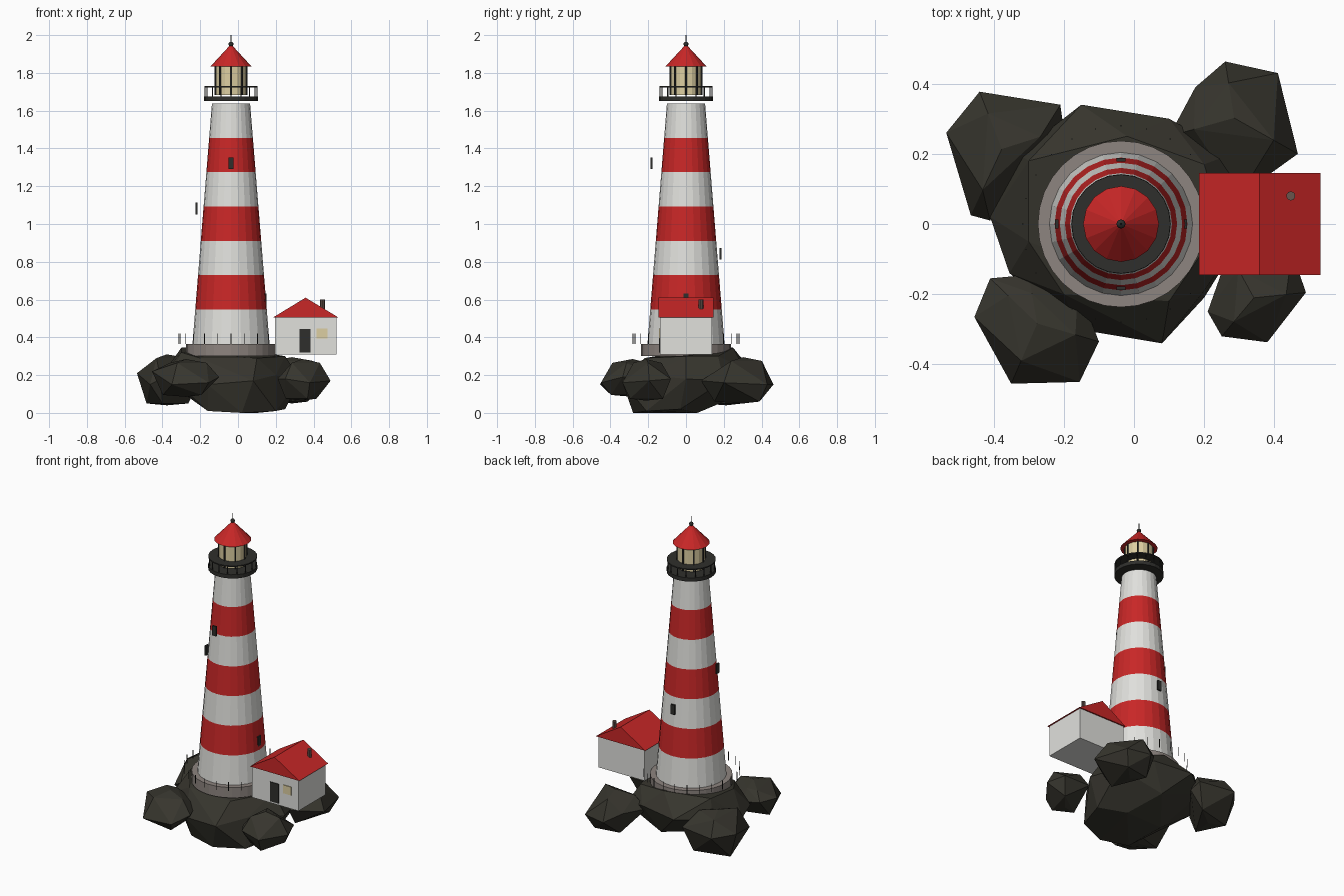
import bpy, bmesh
from math import sin, cos, pi, radians
from mathutils import Matrix, Vector

if "Cube" in bpy.data.objects:
    bpy.data.objects.remove(bpy.data.objects["Cube"])


def material(name, r, g, b):
    m = bpy.data.materials.new(name)
    m.diffuse_color = (r, g, b, 1)
    m.use_nodes = True
    bsdf = next(n for n in m.node_tree.nodes if n.type == 'BSDF_PRINCIPLED')
    bsdf.inputs["Base Color"].default_value = (r, g, b, 1)
    return m


WHITE = material("white_paint", .75, .75, .72)
RED = material("red_paint", .58, .02, .02)
CREAM = material("lit_glass", .72, .62, .36)
STONE = material("plinth_stone", .27, .235, .215)
ROCK = material("dark_rock", .038, .036, .027)
METAL = material("dark_metal", .028, .028, .025)
BRICK = material("chimney_brick", .14, .09, .075)

CX = -.037          # tower axis


def finish(name, bm, *mats):
    bmesh.ops.recalc_face_normals(bm, faces=bm.faces)
    me = bpy.data.meshes.new(name)
    bm.to_mesh(me)
    bm.free()
    for m in mats:
        me.materials.append(m)
    ob = bpy.data.objects.new(name, me)
    bpy.context.collection.objects.link(ob)
    return ob


def add_cone(bm, x, y, z0, z1, r0, r1, sides):
    place = Matrix.Translation((x, y, (z0 + z1) / 2))
    bmesh.ops.create_cone(bm, cap_ends=True, segments=sides, radius1=r0,
                          radius2=r1, depth=z1 - z0, matrix=place)


def cone(name, x, y, z0, z1, r0, r1, sides, mat):
    bm = bmesh.new()
    add_cone(bm, x, y, z0, z1, r0, r1, sides)
    return finish(name, bm, mat)


def box(name, lo, hi, mat, turn=0):
    """Box between two corners; turn spins it about the tower axis."""
    bm = bmesh.new()
    bmesh.ops.create_cube(bm, size=1)
    lo, hi = Vector(lo), Vector(hi)
    bm.transform(Matrix.Translation((lo + hi) / 2) @ Matrix.Diagonal((*(hi - lo), 1)))
    if turn:
        bm.transform(Matrix.Rotation(turn, 4, 'Z'))
    return finish(name, bm, mat)


def posts(name, angles, radius, z0, z1, thick, sides):
    bm = bmesh.new()
    for a in angles:
        a = radians(a)
        add_cone(bm, CX + radius * cos(a), radius * sin(a), z0, z1, thick, thick, sides)
    return finish(name, bm, METAL)


def rock(name, points):
    """Faceted boulder: the hull of a few corner points."""
    bm = bmesh.new()
    for p in points:
        bm.verts.new(p)
    bmesh.ops.convex_hull(bm, input=bm.verts)
    loose = [v for v in bm.verts if not v.link_faces]
    bmesh.ops.delete(bm, geom=loose, context='VERTS')
    return finish(name, bm, ROCK)


def boulder(name, outline, low, high):
    """Boulder from its widest outline, plus shrunken rings below and above."""
    n = len(outline)
    mx = sum(p[0] for p in outline) / n
    my = sum(p[1] for p in outline) / n
    pts = list(outline)
    for i, (x, y, z) in enumerate(outline):
        up = i % 2 == 0
        k = .62 if up else .68
        pts.append((mx + (x - mx) * k, my + (y - my) * k,
                    high - .02 if up else low + .01))
    pts += [(mx, my, high), (mx, my, low)]
    return rock(name, pts)


# Rocky island
rock("main_rock", [
    (-.15, .34, .23), (.1, .3, .24), (.28, .2, .17), (.33, 0, .18), (.2, -.19, .2),
    (.08, -.34, .17), (-.16, -.3, .15), (-.355, -.14, .2), (-.41, .02, .19), (-.33, .2, .22),
    (-.3, .18, .345), (-.3, -.05, .32), (-.02, .25, .345), (.2, .17, .3),
    (-.2, -.2, .29), (.1, -.22, .29), (.25, 0, .3),
    (-.16, -.24, .01), (.02, -.28, 0), (.2, -.21, .01), (.25, -.03, .02),
    (.1, .06, 0), (-.2, 0, .04), (0, .25, .08)])
boulder("back_left_rock", [
    (.26, .463, .15), (.41, .43, .15), (.467, .2, .16), (.3, .08, .17),
    (.1, .25, .2), (.175, .39, .2)], .05, .295)
boulder("back_right_rock", [
    (-.44, .377, .2), (-.21, .34, .2), (-.2, .27, .17), (-.41, .01, .18),
    (-.465, .025, .15), (-.535, .26, .21)], .04, .31)
boulder("front_right_rock", [
    (-.41, -.155, .22), (-.455, -.265, .22), (-.35, -.455, .15), (-.155, -.45, .16),
    (-.1, -.335, .19), (-.16, -.18, .2), (-.3, -.145, .2)], .085, .285)
boulder("front_left_rock", [
    (.49, -.195, .17), (.38, -.337, .16), (.25, -.32, .18), (.21, -.25, .18),
    (.27, -.08, .18), (.45, -.08, .18)], .065, .285)

# Plinth and fence posts, leaving a gap at the cottage
cone("plinth", CX, 0, .3, .366, .237, .237, 32, STONE)
posts("fence_posts", range(45, 316, 15), .28, .365, .42, .002, 6)

# Striped tower
BANDS, Z0, Z1, R0, R1, SIDES = 7, .366, 1.638, .204, .101, 24
bm = bmesh.new()
rings = []
for i in range(BANDS + 1):
    t = i / BANDS
    r, z = R0 + (R1 - R0) * t, Z0 + (Z1 - Z0) * t
    rings.append([bm.verts.new((CX + r * cos(2 * pi * j / SIDES), r * sin(2 * pi * j / SIDES), z))
                  for j in range(SIDES)])
for i in range(BANDS):
    for j in range(SIDES):
        k = (j + 1) % SIDES
        f = bm.faces.new((rings[i][j], rings[i][k], rings[i + 1][k], rings[i + 1][j]))
        f.material_index = i % 2
bm.faces.new(rings[0])
bm.faces.new(rings[-1])
finish("tower", bm, WHITE, RED)

# Tower windows spiralling down
for i, side in enumerate(("front", "right", "back", "left")):
    z = 1.322 - .24 * i
    w = box(side + "_tower_window", (-.013, -.188, z - .031), (.013, -.178, z + .031),
            METAL, -i * pi / 2)
    w.location.x = CX

# Gallery
cone("gallery_deck", CX, 0, 1.65, 1.674, .142, .142, 24, METAL)
posts("gallery_posts", [i * 22.5 for i in range(16)], .137, 1.67, 1.726, .003, 6)
cone("gallery_rail", CX, 0, 1.723, 1.73, .141, .141, 24, METAL)

# Lantern room
cone("lantern_glass", CX, 0, 1.684, 1.838, .081, .081, 16, CREAM)
posts("lantern_bars", range(0, 360, 45), .082, 1.684, 1.838, .005, 6)
cone("lantern_roof", CX, 0, 1.835, 1.95, .108, .002, 16, RED)
bm = bmesh.new()
bmesh.ops.create_uvsphere(bm, u_segments=12, v_segments=8, radius=.013,
                          matrix=Matrix.Translation((CX, 0, 1.952)))
finish("roof_ball", bm, METAL)
cone("roof_spire", CX, 0, 1.955, 2, .003, .002, 6, METAL)

# Cottage
box("cottage_walls", (.195, -.137, .308), (.521, .137, .507), WHITE)
bm = bmesh.new()
ends = [[bm.verts.new((x, y, z)) for x, z in ((.185, .505), (.532, .505), (.358, .61))]
        for y in (-.145, .145)]
for end in ends:
    bm.faces.new(end)
for a in range(3):
    b = (a + 1) % 3
    bm.faces.new((ends[0][a], ends[0][b], ends[1][b], ends[1][a]))
finish("cottage_roof", bm, RED)
box("cottage_door", (.325, -.142, .32), (.383, -.136, .443), METAL)
box("cottage_window", (.416, -.142, .395), (.473, -.136, .448), CREAM)
cone("chimney", .447, .08, .53, .6, .013, .013, 10, BRICK)
